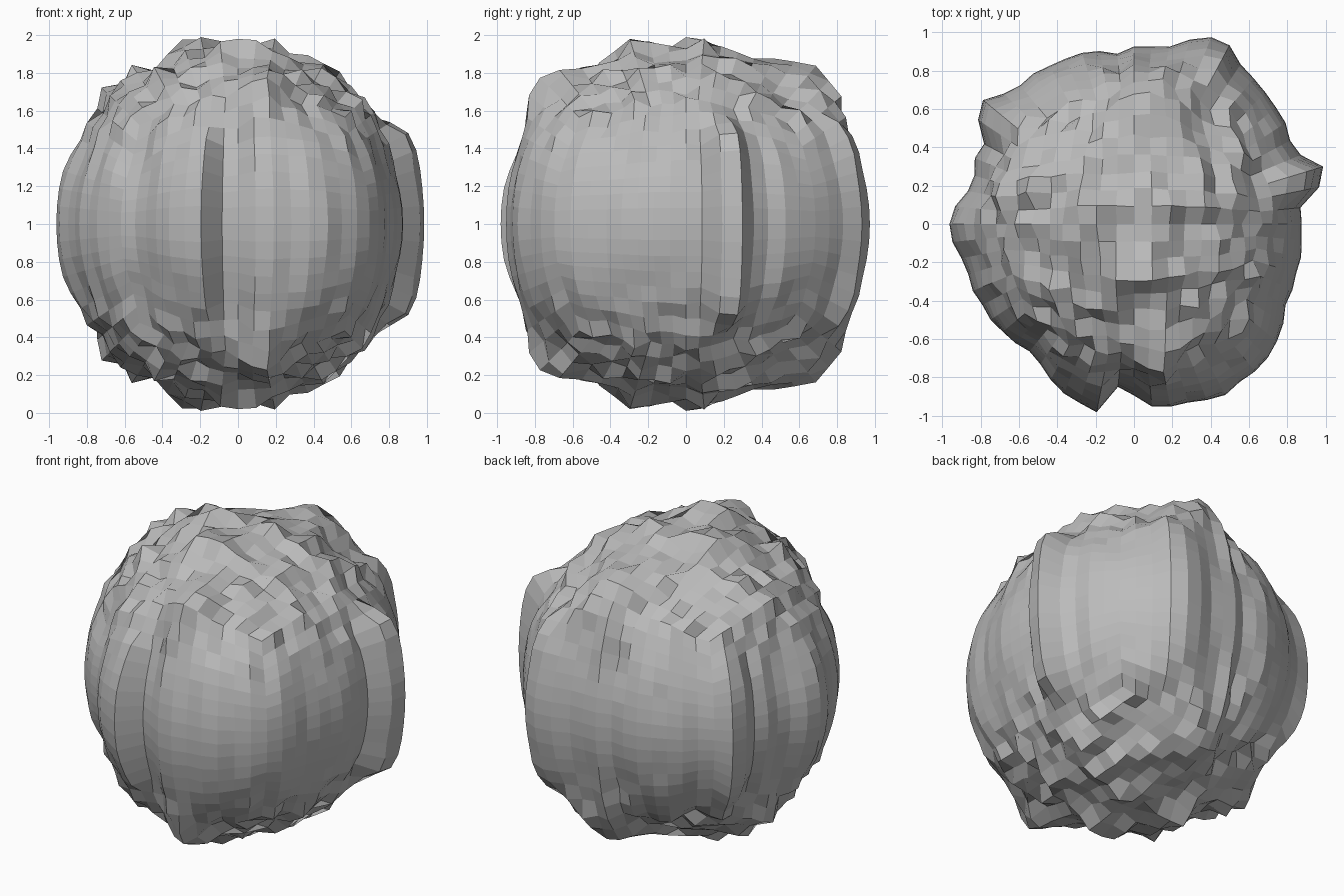
import bpy, bmesh, math
from mathutils import Vector, noise

cube = bpy.data.objects.get("Cube")
if cube:
    bpy.data.objects.remove(cube, do_unlink=True)

# Plan outline of the rock at its waist, clockwise from the back
OUTLINE = [(0, .92), (.1, .9), (.2, .92), (.42, .97), (.5, .94), (.56, .82),
           (.68, .68), (.8, .5), (.82, .37), (.95, .32), (.97, .22), (.86, .08),
           (.88, 0), (.86, -.2), (.8, -.4), (.72, -.66), (.5, -.87), (.42, -.91),
           (.3, -.92), (.12, -.96), (-.07, -.83), (-.18, -.98), (-.43, -.81),
           (-.55, -.65), (-.75, -.51), (-.77, -.45), (-.85, -.33), (-.88, -.2),
           (-.97, -.06), (-.96, .02), (-.83, .22), (-.82, .34), (-.76, .38),
           (-.82, .52), (-.78, .66), (-.6, .7), (-.43, .84), (-.25, .9), (-.1, .87)]
# Lumps mirrored above and below the waist: x, y, height, spread
LUMPS = [(-.28, .03, .08, .12), (-.04, -.26, .08, .13), (.14, -.68, .16, .16),
         (-.62, .2, .09, .15), (.1, .69, .14, .2), (.35, .2, .03, .15),
         (.88, .23, .08, .08)]
CELLS = 16


def smooth(a, b, t):
    t = min(1, max(0, (t - a) / (b - a)))
    return t * t * (3 - 2 * t)


polar = sorted((math.atan2(y, x), math.hypot(x, y)) for x, y in OUTLINE)
polar = ([(polar[-1][0] - math.tau, polar[-1][1])] + polar
         + [(polar[0][0] + math.tau, polar[0][1])])


def waist_radius(angle):
    for (a, ra), (b, rb) in zip(polar, polar[1:]):
        if a <= angle <= b:
            return ra + (rb - ra) * (angle - a) / (b - a)


def lumps(x, y):
    return sum(height * math.exp(-((x - cx) ** 2 + (y - cy) ** 2) / spread ** 2)
               for cx, cy, height, spread in LUMPS)


def rock_point(d):
    # The relief depends on plan position only, so it runs as vertical ribs
    w = smooth(0.72, 0.93, math.hypot(d.x, d.y))
    crown = 0.94 + 0.03 * noise.noise(Vector((d.x * 4, d.y * 4, 3.3)))
    waist = waist_radius(math.atan2(d.y, d.x)) if w > 0 else 0
    grain = 0.085 * noise.noise(Vector((d.x * 14, d.y * 14, 7.7)))
    r = crown * (1 - w) + waist * w + grain * (1 - 0.75 * w) + lumps(d.x, d.y)
    # Crown tips are worn level
    return d * min(r, 1 / max(abs(d.z), 0.1))


# Rounded cube of even quads, pushed out to the rock relief
bm = bmesh.new()
steps = [math.tan(math.pi / 4 * (2 * i / CELLS - 1)) for i in range(CELLS + 1)]
for axis in range(3):
    for side in (-1, 1):
        grid = []
        for u in steps:
            row = []
            for v in steps:
                d = Vector((0, 0, 0))
                d[axis], d[(axis + 1) % 3], d[(axis + 2) % 3] = side, u, v
                row.append(bm.verts.new(d.normalized()))
            grid.append(row)
        for i in range(CELLS):
            for j in range(CELLS):
                bm.faces.new((grid[i][j], grid[i + 1][j],
                              grid[i + 1][j + 1], grid[i][j + 1]))
bmesh.ops.remove_doubles(bm, verts=bm.verts, dist=0.001)
bmesh.ops.recalc_face_normals(bm, faces=bm.faces)
for vert in bm.verts:
    vert.co = rock_point(vert.co) + Vector((0, 0, 1))

mesh = bpy.data.meshes.new("rock")
bm.to_mesh(mesh)
bm.free()
rock = bpy.data.objects.new("rock", mesh)
bpy.context.collection.objects.link(rock)

stone = bpy.data.materials.new("stone_grey")
stone.use_nodes = True
colour = (0.5, 0.5, 0.5, 1)
stone.diffuse_color = colour
stone.node_tree.nodes["Principled BSDF"].inputs["Base Color"].default_value = colour
mesh.materials.append(stone)
